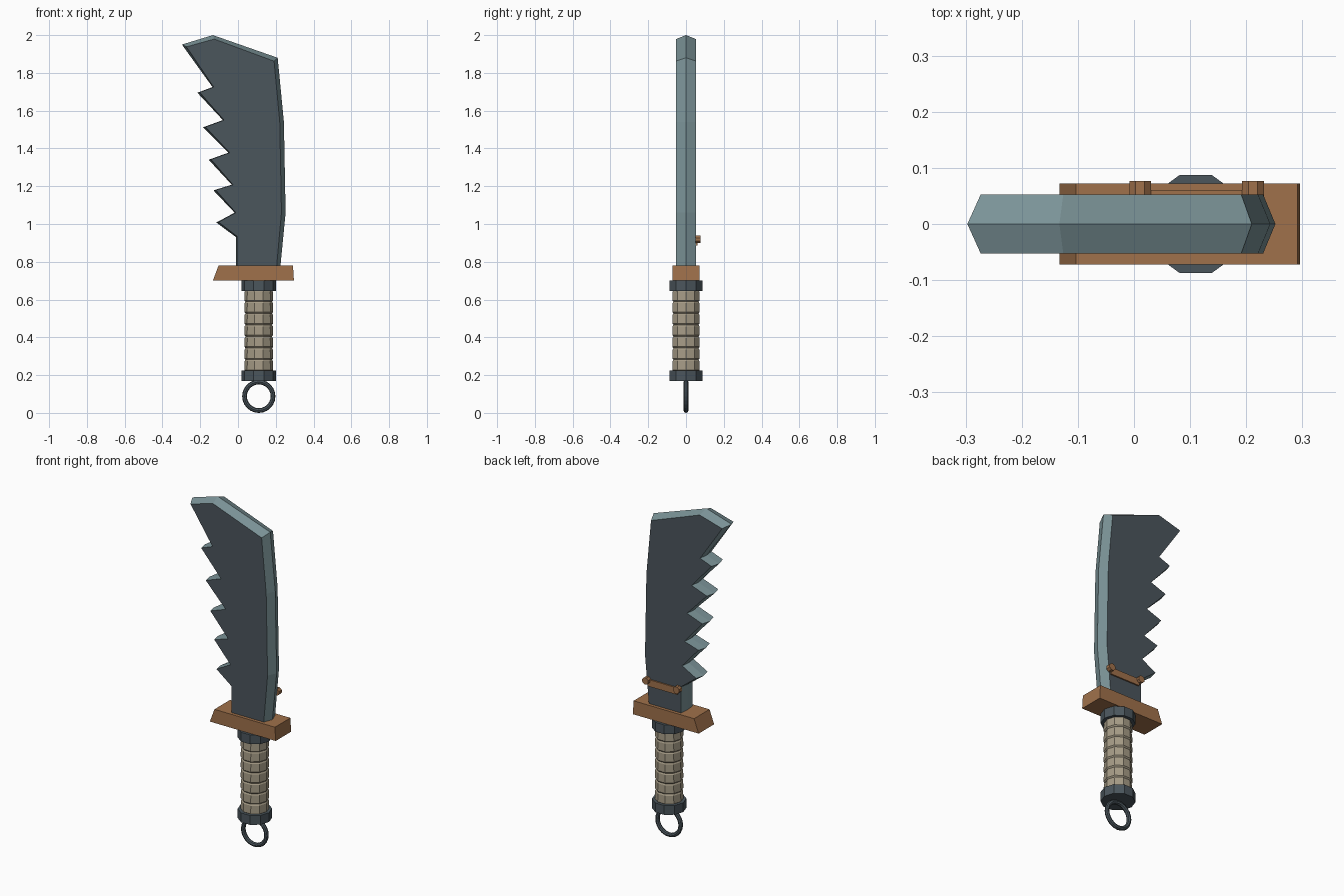
import bpy, bmesh
from math import cos, sin, tau

if "Cube" in bpy.data.objects:
    bpy.data.objects.remove(bpy.data.objects["Cube"])


def material(name, rgb):
    m = bpy.data.materials.new(name)
    m.diffuse_color = (*rgb, 1)
    m.use_nodes = True
    m.node_tree.nodes["Principled BSDF"].inputs["Base Color"].default_value = m.diffuse_color
    return m


STEEL = material("dark_steel", (0.07, 0.092, 0.108))
EDGE = material("edge_steel", (0.2, 0.295, 0.315))
BRONZE = material("bronze", (0.35, 0.165, 0.07))
WRAP = material("grip_wrap", (0.38, 0.33, 0.24))
AXIS = 0.11  # x of the handle axis


def loft(name, rings, mats, cap_mat=0, side_mat=0, closed=False):
    """Skin a list of equal-length point rings; cap the ends unless closed."""
    bm = bmesh.new()
    loops = [[bm.verts.new(p) for p in r] for r in rings]
    n = len(loops[0])
    pairs = list(zip(loops, loops[1:]))
    if closed:
        pairs.append((loops[-1], loops[0]))
    for a, b in pairs:
        for i in range(n):
            j = (i + 1) % n
            bm.faces.new((a[i], a[j], b[j], b[i])).material_index = side_mat
    if not closed:
        for r in (loops[0], loops[-1]):
            bm.faces.new(r).material_index = cap_mat
    bmesh.ops.recalc_face_normals(bm, faces=bm.faces)
    me = bpy.data.meshes.new(name)
    bm.to_mesh(me)
    bm.free()
    for m in mats:
        me.materials.append(m)
    ob = bpy.data.objects.new(name, me)
    bpy.context.collection.objects.link(ob)
    return ob


def lathe(name, profile, mat, sides=10):
    """Faceted turned part on the handle axis from (radius, z) pairs."""
    rings = [[(AXIS + r * cos(tau * i / sides), r * sin(tau * i / sides), z)
              for i in range(sides)] for r, z in profile]
    return loft(name, rings, [mat])


# Blade: ridge outline (x, z) plus the shift to the flat face outline
outline = [
    (-0.01, 0.77, 0.006, 0), (0.224, 0.77, -0.02, 0),
    (0.252, 1.06, -0.022, 0), (0.243, 1.54, -0.022, 0),
    (0.21, 1.88, -0.019, -0.018), (-0.133, 2.0, 0.007, -0.021),
    (-0.297, 1.95, 0.024, -0.012),
]
teeth = [  # notch, then the tip below it
    (-0.135, 1.725), (-0.215, 1.695), (-0.08, 1.55), (-0.185, 1.512),
    (-0.05, 1.378), (-0.155, 1.34), (-0.033, 1.208), (-0.13, 1.178),
    (-0.018, 1.06), (-0.115, 1.008),
]
for k, (x, z) in enumerate(teeth):
    outline.append((x, z, 0.012, 0.002) if k % 2 else (x, z, 0.006, 0))
outline.append((-0.01, 0.93, 0.006, 0.004))
ridge = [(x, 0, z) for x, z, dx, dz in outline]
flat = [[(x + dx, y, z + dz) for x, z, dx, dz in outline] for y in (-0.053, 0.053)]
loft("blade", [flat[0], ridge, flat[1]], [STEEL, EDGE], 0, 1)

# Guard with slanted ends
guard = [(-0.133, 0.70), (0.296, 0.70), (0.291, 0.78), (-0.103, 0.78)]
loft("guard", [[(x, y, z) for x, z in guard] for y in (-0.072, 0.072)], [BRONZE])

# Handle collars
for name, z in (("lower_collar", 0.17), ("upper_collar", 0.645)):
    lathe(name, [(0.092, z), (0.092, z + 0.055)], STEEL)

# Wrapped grip: bands separated by shallow grooves
bands, z0, z1 = 7, 0.22, 0.65
step = (z1 - z0) / bands
profile = [(0.07, z0)]
for b in range(bands):
    z = z0 + b * step
    profile += [(0.0765, z + 0.12 * step), (0.0745, z + 0.88 * step), (0.07, z + step)]
lathe("grip", profile, WRAP)

# Pommel ring
N, M = 24, 8
ring = []
for i in range(N):
    a = tau * i / N
    ring.append([(AXIS + (0.0755 + 0.0125 * cos(tau * j / M)) * cos(a),
                  0.0125 * sin(tau * j / M),
                  0.088 + (0.0755 + 0.0125 * cos(tau * j / M)) * sin(a))
                 for j in range(M)])
loft("pommel_ring", ring, [STEEL], closed=True)

# Small bar with two round studs on the back of the blade
bar = [(0.015, 0.885), (0.207, 0.885), (0.207, 0.925), (0.015, 0.925)]
loft("back_bar", [[(x, y, z) for x, z in bar] for y in (0.05, 0.061)], [BRONZE])
for name, cx in (("left_stud", 0.011), ("right_stud", 0.212)):
    loft(name, [[(cx + 0.021 * cos(tau * (i + .5) / 8), y, 0.919 + 0.021 * sin(tau * (i + .5) / 8))
                 for i in range(8)] for y in (0.05, 0.077)], [BRONZE])
